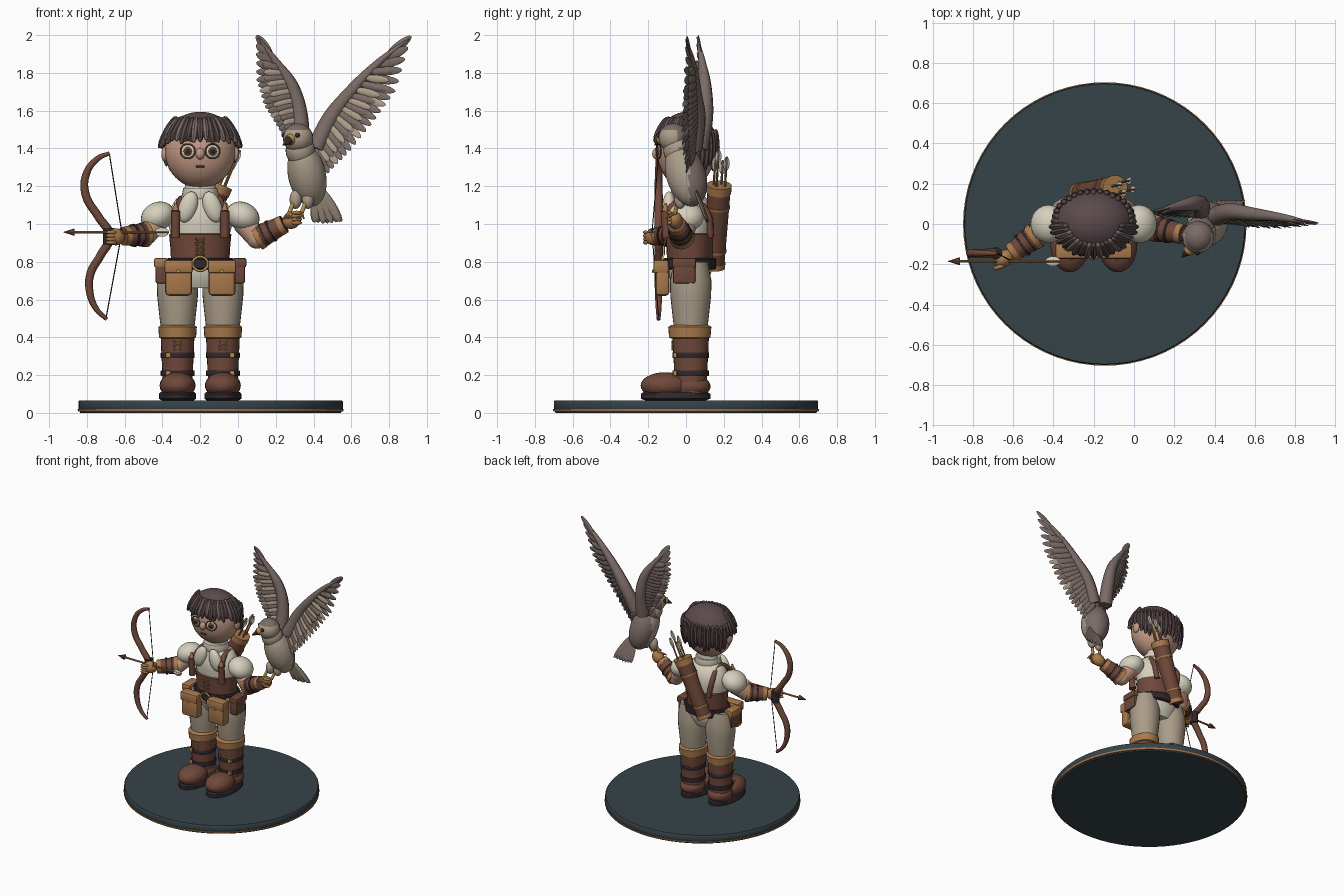
import bpy, bmesh, math
from mathutils import Vector, Matrix

if "Cube" in bpy.data.objects:
    bpy.data.objects.remove(bpy.data.objects["Cube"])

def colour(name, hexa):
    m = bpy.data.materials.new(name)
    c = [int(hexa[i:i + 2], 16) / 255 for i in (0, 2, 4)]
    m.diffuse_color = [((v + .055) / 1.055) ** 2.4 for v in c] + [1]
    m.use_nodes = True
    m.node_tree.nodes["Principled BSDF"].inputs["Base Color"].default_value = m.diffuse_color
    return m

SLATE, LEATHER, TAN = colour("slate", "364349"), colour("leather", "70483a"), colour("tan_leather", "aa7a4c")
DARK, SKIN, CREAM = colour("dark", "30272d"), colour("skin", "c49a84"), colour("cream", "d6d0bc")
KHAKI, HAIR, FEATHER = colour("khaki", "aa9c88"), colour("hair", "5b4a4c"), colour("feather", "7b6b66")
GOLD = colour("brass", "b5914e")

def finish(name, bm, *mats, rule=None, angle=40):
    """Turn a bmesh into a shaded object; rule(normal) picks a second colour."""
    bmesh.ops.recalc_face_normals(bm, faces=bm.faces)
    for f in bm.faces:
        f.smooth = True
        if rule and rule(f.normal):
            f.material_index = 1
    me = bpy.data.meshes.new(name)
    bm.to_mesh(me)
    bm.free()
    me.set_sharp_from_angle(angle=math.radians(angle))
    for m in mats:
        me.materials.append(m)
    ob = bpy.data.objects.new(name, me)
    bpy.context.collection.objects.link(ob)
    return ob

def frame(loc, axis=(0, 0, 1), hint=(0, 1, 0)):
    """Matrix with local z along axis and local y close to hint."""
    z = Vector(axis).normalized()
    x = Vector(hint).cross(z)
    x = x.normalized() if x.length > 1e-4 else Vector((1, 0, 0))
    return Matrix.Translation(loc) @ Matrix((x, z.cross(x), z)).transposed().to_4x4()

def add_ball(bm, loc, size, axis=(0, 0, 1), hint=(0, 1, 0), u=20, v=12):
    m = frame(loc, axis, hint) @ Matrix.Diagonal((*size, 1))
    return bmesh.ops.create_uvsphere(bm, u_segments=u, v_segments=v, radius=1, matrix=m)

def ball(name, loc, size, *mats, axis=(0, 0, 1), hint=(0, 1, 0), rule=None, u=24, v=16):
    bm = bmesh.new()
    add_ball(bm, loc, size, axis, hint, u, v)
    return finish(name, bm, *mats, rule=rule)

def lathe(name, prof, mat, loc=(0, 0, 0), sy=1, axis=(0, 0, 1), n=28):
    """Closed turned solid from (radius, height) pairs, squashed in y by sy."""
    bm, m = bmesh.new(), frame(loc, axis)
    rings = [[bm.verts.new(m @ Vector((r * math.cos(a), r * sy * math.sin(a), z)))
              for a in (2 * math.pi * i / n for i in range(n))] for r, z in prof]
    for a, b in zip(rings, rings[1:]):
        for i in range(n):
            bm.faces.new((a[i], a[(i + 1) % n], b[(i + 1) % n], b[i]))
    bm.faces.new(rings[0])
    bm.faces.new(rings[-1])
    return finish(name, bm, mat)

def rod(name, p, q, r1, r2, mat, n=16):
    p, q = Vector(p), Vector(q)
    return lathe(name, [(r1, 0), (r2, (q - p).length)], mat, p, axis=q - p, n=n)

def box(name, loc, size, mat, bevel=.012):
    bm = bmesh.new()
    bmesh.ops.create_cube(bm, size=1, matrix=Matrix.Translation(loc) @ Matrix.Diagonal((*size, 1)))
    if bevel:
        bmesh.ops.bevel(bm, geom=bm.edges[:], offset=bevel, segments=2, affect='EDGES', profile=.5)
    return finish(name, bm, mat)

def wire(name, pts, r, mat, closed=False):
    """Smooth tube through points; r is one radius or one per point."""
    cu = bpy.data.curves.new(name, 'CURVE')
    cu.dimensions, cu.bevel_depth, cu.bevel_resolution, cu.use_fill_caps = '3D', 1, 2, True
    s = cu.splines.new('BEZIER')
    s.bezier_points.add(len(pts) - 1)
    s.use_cyclic_u, s.resolution_u = closed, 6
    for i, (b, p) in enumerate(zip(s.bezier_points, pts)):
        b.co, b.handle_left_type, b.handle_right_type = p, 'AUTO', 'AUTO'
        b.radius = r[i] if isinstance(r, (list, tuple)) else r
    cu.materials.append(mat)
    ob = bpy.data.objects.new(name, cu)
    bpy.context.collection.objects.link(ob)

def along(pts, t):
    k = min(int(t * (len(pts) - 1)), len(pts) - 2)
    return Vector(pts[k]).lerp(Vector(pts[k + 1]), t * (len(pts) - 1) - k)

def feather(bm, a, b, w, thick=.006, hint=(0, 1, 0)):
    a, b = Vector(a), Vector(b)
    add_ball(bm, (a + b) / 2, (w, thick, (b - a).length / 2), b - a, hint, 8, 8)

CX = -.2
# round base with trim
lathe("base", [(.69, 0), (.7, .022), (.7, .06), (.695, .066)], SLATE, (-.145, 0, 0), n=72)
lathe("base_trim", [(.702, .008), (.704, .02)], TAN, (-.145, 0, 0), n=72)

# legs and boots
for s in (-1, 1):
    x = CX + s * .12
    lathe("trouser_leg", [(.085, .42), (.095, .5), (.108, .62), (.11, .7), (.09, .8)], KHAKI, (x, .025, 0), 1)
    lathe("boot_sole", [(.085, .066), (.098, .075), (.098, .1), (.09, .11)], DARK, (x, -.055, 0), 1.88)
    ball("boot_foot", (x, -.11, .145), (.095, .13, .07), LEATHER)
    ball("boot_heel", (x, .03, .14), (.088, .1, .06), LEATHER)
    lathe("boot_shaft", [(.08, .1), (.08, .2), (.086, .32), (.09, .42)], LEATHER, (x, .025, 0), 1.08)
    lathe("boot_cuff", [(.09, .395), (.098, .4), (.102, .455), (.088, .465)], TAN, (x, .02, 0), 1.12)
    for z in (.21, .305):
        lathe("boot_strap", [(.088, z - .015), (.09, z - .01), (.09, z + .01), (.088, z + .015)], DARK, (x, .025, 0), 1.08)
        box("boot_buckle", (x + s * .05, -.058, z), (.025, .02, .028), GOLD, .004)
    for z in (.345, .37):
        for d in (-1, 1):
            rod("boot_lace", (x - d * .022, -.072, z - .012), (x + d * .022, -.072, z + .012), .004, .004, GOLD, 6)

# tunic, corset and belt
lathe("tunic_skirt", [(.11, .66), (.14, .7), (.165, .76), (.155, .82)], CREAM, (CX, .02, 0), .72)
lathe("tunic", [(.14, .8), (.15, .92), (.17, 1.0), (.165, 1.07), (.13, 1.13), (.085, 1.16), (.08, 1.22)], CREAM, (CX, .02, 0), .74)
lathe("corset", [(.155, .81), (.158, .87), (.165, .945), (.155, .95)], LEATHER, (CX, .02, 0), .78)
lathe("belt", [(.17, .76), (.178, .767), (.178, .813), (.17, .82)], DARK, (CX, .02, 0), .78)
wire("belt_buckle", [(CX + a, -.125, .79 + b) for a, b in ((-.03, -.025), (.03, -.025), (.03, .025), (-.03, .025))], .007, GOLD, True)
for z in (.85, .88, .91):
    for d in (-1, 1):
        rod("corset_lace", (CX - d * .025, -.115, z - .013), (CX + d * .025, -.115, z + .013), .004, .004, GOLD, 6)

# scarf collar and shoulder straps
lathe("collar", [(.088, 1.13), (.098, 1.15), (.09, 1.19), (.075, 1.19)], CREAM, (CX, .01, 0), .95)
for s in (-1, 1):
    ball("scarf_lobe", (CX + s * .065, -.09, 1.09), (.048, .035, .085), CREAM, axis=(-s * .35, 0, 1))
    x = CX + s * .13
    wire("shoulder_strap", [(x, -.09, .93), (x, -.1, 1.04), (x - s * .02, -.05, 1.11), (x - s * .03, .03, 1.13),
                            (x - s * .02, .11, 1.06), (x - s * .04, .13, .93)], .019, LEATHER)
    rod("strap_sheath", (x, -.1, .93), (x, -.11, 1.07), .024, .024, LEATHER)
    rod("strap_tip", (x, -.11, 1.07), (x, -.108, 1.11), .018, .006, TAN)
    # pouches
    px = CX + s * .115
    box("front_pouch", (px, -.125, .705), (.142, .075, .17), TAN, .02)
    box("front_pouch_flap", (px, -.133, .775), (.15, .08, .07), TAN, .012)
    ball("pouch_stud", (px, -.175, .75), (.01, .006, .01), GOLD, u=10, v=8)
    sx = CX + s * .205
    box("side_pouch", (sx, -.01, .75), (.065, .12, .13), LEATHER, .012)
    box("side_pouch_flap", (sx + s * .003, -.01, .795), (.072, .128, .05), LEATHER if s > 0 else TAN, .01)

# sleeves and arms
for s, elbow, wrist in ((-1, (-.485, -.055, .945), (-.61, -.145, .935)), (1, (.1, -.02, .925), (.245, -.05, 1.0))):
    ball("sleeve", (CX + s * .225, .0, 1.04), (.092, .095, .075), CREAM, axis=(s * .5, 0, 1))
    e, w = Vector(elbow), Vector(wrist)
    d = (w - e).normalized()
    rod("upper_arm", (CX + s * .23, 0, 1.01), e, .062, .055, SKIN)
    ball("elbow", e, (.056, .056, .056), SKIN)
    rod("bracer", e + d * .01, w, .064, .047, LEATHER)
    for p, r in ((e + d * .015, .068), (w - d * .015, .052)):
        rod("bracer_cuff", p - d * .014, p + d * .014, r, r - .003, TAN)
    for k in (.04, .08):
        rod("bracer_band", e + d * k, e + d * (k + .012), .062, .06, DARK)
    h = w + d * .045
    ball("glove", h, (.045, .04, .052), TAN, axis=d)
    for k in range(4):
        ball("finger", h + d * .03 + Vector((0, -.025, -.028 + k * .018)), (.011, .011, .03), TAN, axis=(1, .3, 0), u=10, v=8)

# head and face
HC = Vector((CX, 0, 1.385))
ball("head", HC, (.187, .153, .195), SKIN, u=32, v=24)
ball("nose", (CX, -.155, 1.372), (.024, .024, .03), SKIN)
rod("mouth", (CX - .022, -.145, 1.305), (CX + .022, -.145, 1.305), .005, .005, LEATHER, 8)
for s in (-1, 1):
    x = CX + s * .066
    out = (s * .3, -1, 0)
    for nm, y, r, m in (("eye_white", -.141, .036, CREAM), ("iris", -.148, .023, LEATHER), ("pupil", -.153, .013, DARK)):
        ball(nm, (x, y, 1.385), (r, r, .008), m, axis=out, u=16, v=10)
    wire("eye_rim", [(x + .038 * math.cos(a), -.146 + .012 * s * math.cos(a), 1.385 + .038 * math.sin(a))
                     for a in (k * math.pi / 4 for k in range(8))], .004, LEATHER, True)
    wire("eyebrow", [(x - .035, -.142, 1.438), (x, -.146, 1.446), (x + .035, -.142, 1.438)], .007, HAIR)
    ball("ear", (CX + s * .188, .01, 1.37), (.018, .03, .04), SKIN)

# hair cap and locks
bm = bmesh.new()
add_ball(bm, (CX, .005, 1.41), (.202, .164, .184), u=32, v=24)
bmesh.ops.delete(bm, geom=[v for v in bm.verts if v.co.z < 1.4 - .75 * v.co.y], context='VERTS')
finish("hair_cap", bm, HAIR)

def on_head(a, el, r=1.0):
    return Vector((CX + .2 * r * math.cos(el) * math.sin(a), -.16 * r * math.cos(el) * math.cos(a), 1.405 + .185 * r * math.sin(el)))

strands = {"hair_locks": bmesh.new(), "hair_streaks": bmesh.new()}
for i in range(38):
    a = 2 * math.pi * i / 38
    front = math.cos(a)
    low = .16 + .07 * math.sin(i * 2.3) if front > .25 else (-.02 if front > -.25 else -.55 + .12 * math.sin(i * 1.7))
    p, q = on_head(a, .95 if front > 0 else .5), on_head(a, low)
    mid = on_head(a, (low + (.95 if front > 0 else .5)) / 2, .98)
    bm = strands["hair_streaks" if front > .2 and i % 3 == 1 else "hair_locks"]
    add_ball(bm, mid, (.02, .022, (p - q).length * .55), p - q, mid - HC, 8, 8)
finish("hair_locks", strands["hair_locks"], HAIR)
finish("hair_streaks", strands["hair_streaks"], FEATHER)

# quiver with arrows
qa, qb = Vector((-.27, .15, .77)), Vector((-.1, .175, 1.19))
qd = (qb - qa).normalized()
rod("quiver", qa, qb, .052, .062, LEATHER, 24)
for t, h in ((.0, .03), (.2, .012), (.75, .012), (.94, .045)):
    p = qa.lerp(qb, t)
    rod("quiver_band", p, p + qd * h, .057 + .009 * t, .057 + .01 * t, TAN, 24)
rod("quiver_mouth", qb, qb + qd * .004, .05, .05, DARK, 24)
for k, (dx, dy, l) in enumerate(((-.025, .01, .18), (.015, .03, .2), (.02, -.015, .24), (-.01, -.03, .2))):
    a = qb + Vector((dx, dy, -.02))
    b = a + qd * l
    rod("quiver_arrow", a, b, .006, .006, TAN, 8)
    bm = bmesh.new()
    for hint in ((1, 0, 0), (0, 1, 0)):
        feather(bm, b - qd * .08, b, .017, .004, hint)
    finish("quiver_fletching", bm, CREAM)

# bow, string and nocked arrow
BY = -.145
bow = [(-.68, 1.375), (-.745, 1.345), (-.805, 1.26), (-.805, 1.15), (-.74, 1.04), (-.68, .935),
       (-.73, .83), (-.78, .74), (-.785, .64), (-.75, .55), (-.695, .495)]
wire("bow", [(x, BY, z) for x, z in bow], [.01, .015, .02, .022, .022, .024, .022, .022, .02, .015, .01], LEATHER)
rod("bow_grip", (-.685, BY, .89), (-.685, BY, .98), .03, .03, DARK)
for p, q in (((-.68, BY, 1.365), (-.615, -.18, .955)), ((-.615, -.18, .955), (-.698, BY, .505))):
    rod("bow_string", p, q, .003, .003, DARK, 6)
rod("arrow_shaft", (-.88, -.185, .957), (-.37, -.185, .957), .007, .007, TAN, 8)
rod("arrow_head", (-.865, -.185, .957), (-.925, -.185, .957), .02, .001, LEATHER, 8)
bm = bmesh.new()
for hint in ((0, 1, 0), (0, 0, 1)):
    feather(bm, (-.44, -.185, .957), (-.365, -.185, .957), .024, .004, hint)
finish("arrow_fletching", bm, CREAM)

# falcon body
back = lambda n: n.y - .3 * n.z + .2 * n.x > .25
ball("falcon_body", (.365, .0, 1.26), (.1, .105, .175), KHAKI, FEATHER, axis=(-.22, -.3, 1), rule=back, u=32, v=24)
ball("falcon_neck", (.33, -.04, 1.39), (.078, .08, .085), KHAKI, FEATHER, rule=back)
ball("falcon_head", (.318, -.065, 1.455), (.08, .08, .078), KHAKI, FEATHER, rule=lambda n: n.y > .2 or n.z > .6)
rod("falcon_beak", (.275, -.13, 1.445), (.238, -.165, 1.418), .026, .003, DARK, 12)
rod("falcon_cere", (.283, -.12, 1.45), (.268, -.137, 1.44), .03, .027, GOLD, 12)
for p in ((.315, -.143, 1.47), (.243, -.075, 1.47)):
    ball("falcon_eye", p, (.013, .013, .013), DARK, u=12, v=8)
for dx in (-.03, .035):
    ball("falcon_thigh", (.335 + dx, -.03, 1.13), (.032, .032, .05), KHAKI)
    rod("falcon_leg", (.325 + dx, -.04, 1.12), (.3 + dx, -.06, 1.055), .011, .011, GOLD, 10)
    for k in (-1, 0, 1):
        rod("falcon_toe", (.3 + dx, -.06, 1.06), (.295 + dx + k * .018, -.105, 1.03), .009, .005, GOLD, 8)

# falcon tail
for m, y in ((FEATHER, .0), (KHAKI, -.008)):
    bm = bmesh.new()
    for k in range(7 if m is FEATHER else 4):
        t = k / 6 if m is FEATHER else k / 3.5 + .07
        feather(bm, (.41 + .03 * t, .05 + y, 1.19), (.4 + .15 * t, .12 + y, 1.0 + .02 * abs(t - .4)), .022, .006)
    finish("tail_feathers", bm, m)

# wings: leading edge and trailing edge from root to tip
wings = (
    ("left_wing", [(.33, .07, 1.4), (.325, .1, 1.58), (.285, .1, 1.73), (.2, .085, 1.86), (.105, .06, 1.99)],
     [(.27, .03, 1.42), (.205, .03, 1.52), (.135, .035, 1.63), (.095, .045, 1.77), (.097, .06, 2.0)]),
    ("right_wing", [(.41, .04, 1.4), (.49, .06, 1.56), (.58, .05, 1.68), (.75, .03, 1.86), (.905, 0, 1.98)],
     [(.48, .0, 1.27), (.59, -.02, 1.38), (.72, -.025, 1.54), (.84, -.015, 1.71), (.918, 0, 1.995)]))
for name, lead, trail in wings:
    wire(name + "_arm", lead, [.05, .045, .036, .02, .004], FEATHER)
    sets = {k: bmesh.new() for k in ("flight", "pale_flight", "pale_coverts", "coverts", "back_coverts")}
    for i in range(20):
        t = i / 19
        a, b = along(lead, t * .8), along(trail, t)
        off = Vector((0, .004 * (i % 2), 0))
        feather(sets["pale_flight" if i % 5 == 2 and i < 15 else "flight"], a + off, b + off, .024, .006)
        if i < 17:
            c = a.lerp(b, .72)
            feather(sets["pale_coverts" if i % 2 else "coverts"], a + Vector((0, -.012, 0)), c + Vector((0, -.01, 0)), .021, .008)
            feather(sets["back_coverts"], a + Vector((0, .014, 0)), c + Vector((0, .012, 0)), .025, .01)
    for k, bm in sets.items():
        finish(name + "_" + k, bm, KHAKI if "pale" in k else FEATHER)
